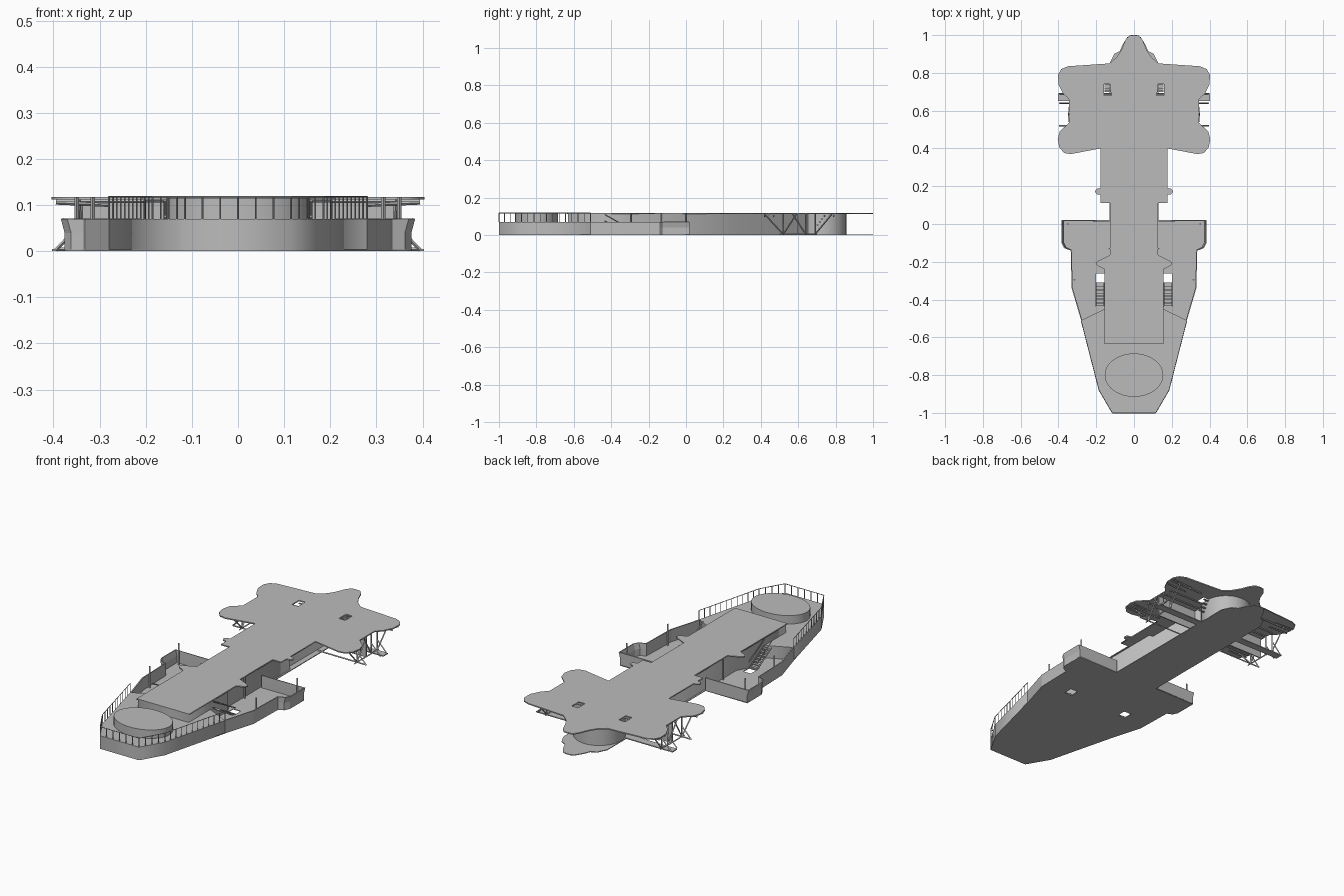
import bpy, bmesh
from mathutils import Vector, Matrix

if "Cube" in bpy.data.objects:
    bpy.data.objects.remove(bpy.data.objects["Cube"])

grey = bpy.data.materials.new("ship grey")
grey.use_nodes = True
grey.diffuse_color = (0.5, 0.5, 0.5, 1)
grey.node_tree.nodes["Principled BSDF"].inputs["Base Color"].default_value = (0.5, 0.5, 0.5, 1)


def add_object(name, mesh):
    obj = bpy.data.objects.new(name, mesh)
    mesh.materials.clear()
    mesh.materials.append(grey)
    bpy.context.collection.objects.link(obj)
    return obj


def from_bmesh(name, bm):
    mesh = bpy.data.meshes.new(name)
    bm.to_mesh(mesh)
    bm.free()
    return add_object(name, mesh)


def both_sides(half):
    """Close a right-hand outline with its mirror image."""
    return half + [(-x, y) for x, y in reversed(half) if x != 0]


def rect(x0, x1, y0, y1):
    return [(x0, y0), (x1, y0), (x1, y1), (x0, y1)]


def slab(name, outlines, z0, z1):
    """Flat plate from a closed outline; further outlines become holes."""
    curve = bpy.data.curves.new(name, "CURVE")
    curve.dimensions = "2D"
    curve.fill_mode = "BOTH"
    curve.extrude = (z1 - z0) / 2
    for pts in outlines:
        spline = curve.splines.new("POLY")
        spline.points.add(len(pts) - 1)
        for p, (x, y) in zip(spline.points, pts):
            p.co = (x, y, 0, 1)
        spline.use_cyclic_u = True
    temp = bpy.data.objects.new(name + "_temp", curve)
    bpy.context.collection.objects.link(temp)
    bpy.context.view_layer.update()
    deps = bpy.context.evaluated_depsgraph_get()
    mesh = bpy.data.meshes.new_from_object(temp.evaluated_get(deps))
    bpy.data.objects.remove(temp)
    mesh.transform(Matrix.Translation((0, 0, (z0 + z1) / 2)))
    return add_object(name, mesh)


def bars(name, segments, radius, mirror=True):
    """Thin four-sided bars between pairs of points."""
    bm = bmesh.new()
    for a, b in segments:
        for s in ((1, -1) if mirror else (1,)):
            p, q = (Vector((s * v[0], v[1], v[2])) for v in (a, b))
            d = q - p
            m = Matrix.Translation((p + q) / 2) @ d.to_track_quat("Z", "Y").to_matrix().to_4x4()
            bmesh.ops.create_cone(bm, cap_ends=True, segments=4, radius1=radius,
                                  radius2=radius, depth=d.length, matrix=m)
    return from_bmesh(name, bm)


def boxes(name, items, mirror=True):
    """Boxes given as (x0, x1, y0, y1, z0, z1)."""
    bm = bmesh.new()
    for x0, x1, y0, y1, z0, z1 in items:
        for s in ((1, -1) if mirror else (1,)):
            m = Matrix.Translation((s * (x0 + x1) / 2, (y0 + y1) / 2, (z0 + z1) / 2))
            bmesh.ops.create_cube(bm, size=1, matrix=m @ Matrix.Diagonal((x1 - x0, y1 - y0, z1 - z0, 1)))
    return from_bmesh(name, bm)


def drum(name, y, rx, ry, z0, z1):
    bm = bmesh.new()
    m = Matrix.Translation((0, y, (z0 + z1) / 2)) @ Matrix.Diagonal((rx, ry, 1, 1))
    bmesh.ops.create_cone(bm, cap_ends=True, segments=48, radius1=1, radius2=1, depth=z1 - z0, matrix=m)
    obj = from_bmesh(name, bm)
    bpy.context.view_layer.objects.active = obj
    bpy.ops.object.select_all(action="DESELECT")
    obj.select_set(True)
    bpy.ops.object.shade_smooth_by_angle()
    return obj


RAIL, DECK, TOP = 0.118, 0.07, 0.118
bow = [(0.115, -1), (0.185, -0.88), (0.28, -0.51)]
side = [(0.28, -0.51), (0.33, -0.34), (0.335, -0.14), (0.362, -0.128),
        (0.376, -0.1), (0.376, 0.02), (0.13, 0.02)]

# Lower deck with its two floor openings and the pointed stern
stern = [(0.13, 0.85), (0.105, 0.9), (0.075, 0.915), (0.06, 0.95), (0.035, 0.99), (0.015, 1), (0, 1)]
well = rect(0.155, 0.2, -0.31, -0.262)
slab("lower_deck", [both_sides(bow + side[1:] + stern), well, [(-x, y) for x, y in well]], 0, 0.004)

# Raised foredeck and round bow barbette
slab("foredeck", [both_sides(bow + [(0.155, -0.45)])], 0.004, DECK)
drum("bow_barbette", -0.8, 0.155, 0.115, DECK, 0.115)

# Bulwark around the side wells, flaring at the wings
bm = bmesh.new()
rings = []
for z, flare in ((0, 0), (0.04, 0), (DECK, 0.008)):
    rings.append([bm.verts.new((x + (flare if x > 0.35 else 0), y, z)) for x, y in side])
for low, high in zip(rings, rings[1:]):
    for i in range(len(side) - 1):
        bm.faces.new((low[i], low[i + 1], high[i + 1], high[i]))
bulwark = from_bmesh("bulwark", bm)
bulwark.modifiers.new("mirror", "MIRROR")
solid = bulwark.modifiers.new("thickness", "SOLIDIFY")
solid.thickness = 0.006

# Central deckhouse and stern barbette
house = [(0.15, -0.63), (0.15, -0.3), (0.122, -0.25), (0.122, 0.265), (0.1, 0.27), (0.1, 0.66)]
slab("deckhouse", [both_sides(house)], 0.004, 0.112)
drum("stern_barbette", 0.73, 0.127, 0.127, 0.004, 0.112)

# Upper deck with scalloped stern platform and two hatches
upper = [(0.155, -0.635), (0.155, -0.24), (0.195, -0.22), (0.203, -0.205), (0.19, -0.195),
         (0.128, -0.165), (0.128, 0.11), (0.178, 0.11), (0.178, 0.155), (0.198, 0.158),
         (0.207, 0.172), (0.198, 0.186), (0.178, 0.19), (0.178, 0.4)]
platform = [(0.335, 0.37), (0.37, 0.376), (0.395, 0.405), (0.404, 0.45), (0.393, 0.49), (0.345, 0.535),
            (0.345, 0.66), (0.375, 0.69), (0.4, 0.74), (0.402, 0.79), (0.385, 0.82),
            (0.35, 0.835), (0.13, 0.85)]
tip = [(0.09, 0.885), (0.065, 0.925), (0.045, 0.975), (0.025, 0.997), (0, 1)]
hatch = rect(0.12, 0.158, 0.68, 0.74)
slab("upper_deck", [both_sides(upper + platform + tip), hatch, [(-x, y) for x, y in hatch]], 0.112, TOP)

# Bow railing: evenly spaced posts and a top rail
rail = []
path = [Vector((0, -1, 0))] + [Vector((x, y, 0)) for x, y in bow]
up, foot = Vector((0, 0, RAIL)), Vector((0, 0, DECK))
for a, b in zip(path, path[1:]):
    rail.append((a + up, b + up))
    n = max(1, round((b - a).length / 0.034))
    rail += [(a.lerp(b, i / n) + foot, a.lerp(b, i / n) + up) for i in range(n + 1)]
bars("bow_railing", rail, 0.002)

# Stairs from the side wells up to the foredeck, and under the hatches
steps = 7
boxes("well_stairs", [(0.16, 0.2, -0.33 - 0.017 * i, -0.315 - 0.017 * i, 0.01 * i + 0.006, 0.01 * i + 0.01)
                      for i in range(steps)])
bars("stair_rails", [((x, -0.31, h), (x, -0.435, DECK + h)) for x in (0.158, 0.202) for h in (0.006, 0.04)], 0.003)
boxes("hatch_stairs", [(0.122, 0.156, 0.735 - 0.012 * i, 0.745 - 0.012 * i, 0.1 - 0.016 * i, 0.104 - 0.016 * i)
                       for i in range(4)])

# Deck posts
bars("deck_posts", [((x, y, 0.004), (x, y, RAIL)) for x, y in ((0.315, -0.295), (0.35, 0.0), (0.13, -0.13))], 0.005)

# Stern platform supports: bulkhead, outrigger walkway and trusses
boxes("stern_bulkhead", [(0.1, 0.34, 0.597, 0.603, 0.0, 0.112)])
boxes("outrigger_walkway", [(0.09, 0.403, 0.65, 0.69, 0, 0.005)])
truss = []
for y in (0.52, 0.64, 0.69):
    truss += [((0.34, y, 0.002), (0.34, y, 0.112)), ((0.34, y, 0.06), (0.395, y, 0.002)),
              ((0.1, y, 0.11), (0.34, y, 0.11))]
for y0, y1 in ((0.52, 0.42), (0.52, 0.59), (0.64, 0.57), (0.69, 0.78)):
    truss.append(((0.34, y0, 0.004), (0.345, y1, 0.112)))
truss += [((0.34, 0.5, 0.004), (0.34, 0.7, 0.004)), ((0.1, 0.52, 0.004), (0.395, 0.52, 0.004))]
bars("platform_truss", truss, 0.004)

# Brackets under the platform lobes
bars("lobe_brackets", [((0.28, y, 0.1), (0.395, y, 0.105)) for y in (0.42, 0.47, 0.74, 0.79)]
     + [((0.2, y, 0.108), (0.395, y, 0.108)) for y in (0.44, 0.77)], 0.004)
